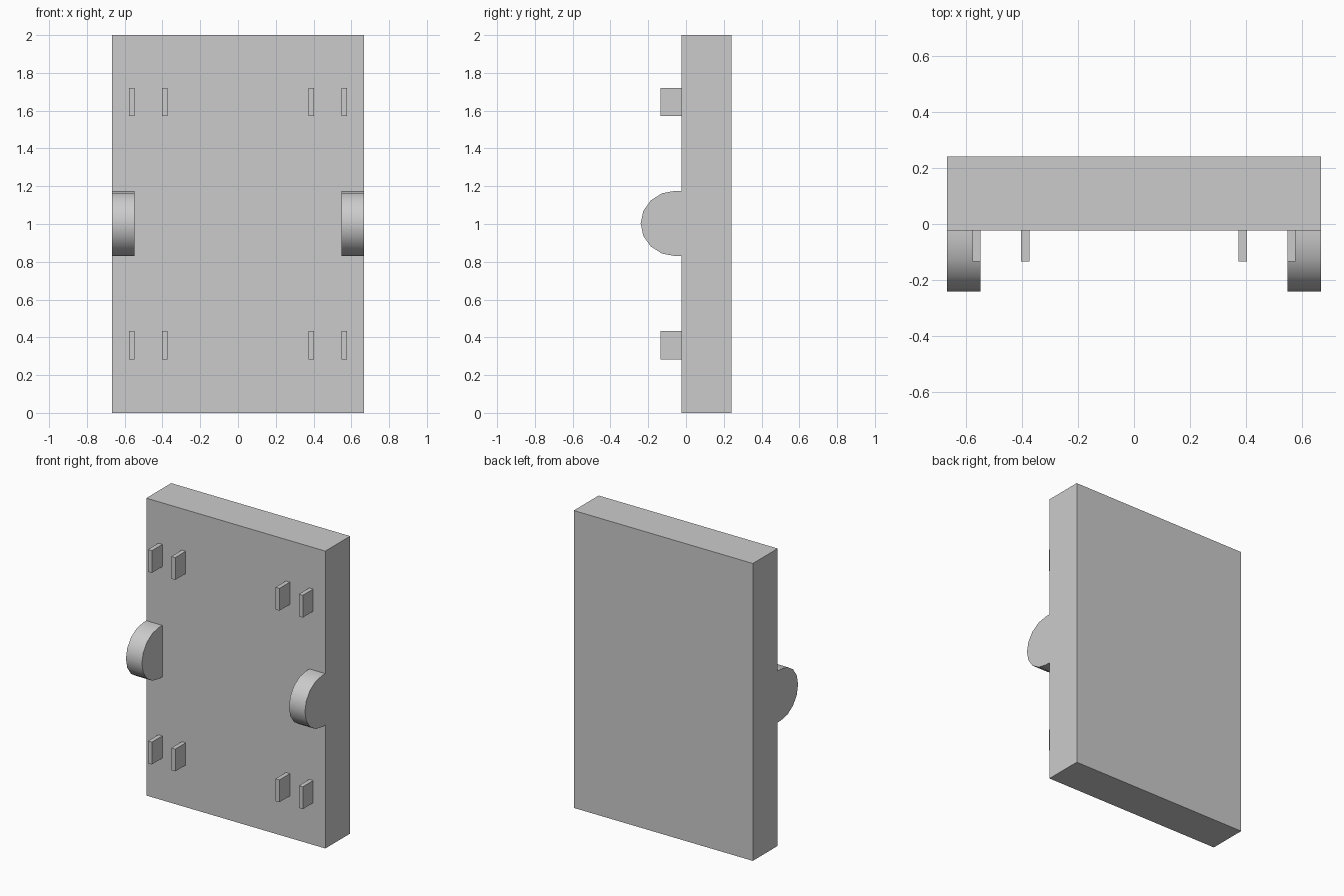
import bpy, bmesh, math

if "Cube" in bpy.data.objects:
    bpy.data.objects.remove(bpy.data.objects["Cube"])

HALF_W = 0.666
FRONT, BACK = -0.023, 0.241


def make_object(name, bm):
    bmesh.ops.recalc_face_normals(bm, faces=bm.faces)
    mesh = bpy.data.meshes.new(name)
    bm.to_mesh(mesh)
    bm.free()
    obj = bpy.data.objects.new(name, mesh)
    bpy.context.collection.objects.link(obj)
    return obj


def box(name, x, y, z):
    bm = bmesh.new()
    bmesh.ops.create_cube(bm, size=1)
    for v in bm.verts:
        v.co = [lo + (c + 0.5) * (hi - lo) for c, (lo, hi) in zip(v.co, (x, y, z))]
    return make_object(name, bm)


def mirror_x(obj):
    obj.modifiers.new("mirror", "MIRROR").use_axis[0] = True


# Main slab
box("slab", (-HALF_W, HALF_W), (FRONT, BACK), (0, 2))

# Thin tabs, in pairs near each corner
for row, z in (("lower", (0.283, 0.433)), ("upper", (1.571, 1.721))):
    for side, x in (("inner", (0.373, 0.402)), ("outer", (0.547, 0.576))):
        mirror_x(box(f"{row}_{side}_tab", x, (-0.134, FRONT), z))

# Rounded side lugs: half-round profile extruded along x
bm = bmesh.new()
profile = [(FRONT, 1.003 + 0.173)]
for i in range(9):
    a = math.pi * i / 8
    profile.append((-0.056 - 0.184 * math.sin(a), 1.003 + 0.173 * math.cos(a)))
profile.append((FRONT, 1.003 - 0.173))
face = bm.faces.new([bm.verts.new((0.547, y, z)) for y, z in profile])
ext = bmesh.ops.extrude_face_region(bm, geom=[face], use_keep_orig=True)
moved = [g for g in ext["geom"] if isinstance(g, bmesh.types.BMVert)]
bmesh.ops.translate(bm, verts=moved, vec=(HALF_W - 0.547, 0, 0))
lug = make_object("side_lug", bm)
bpy.context.view_layer.objects.active = lug
lug.select_set(True)
bpy.ops.object.shade_smooth_by_angle(angle=math.radians(35))
mirror_x(lug)
